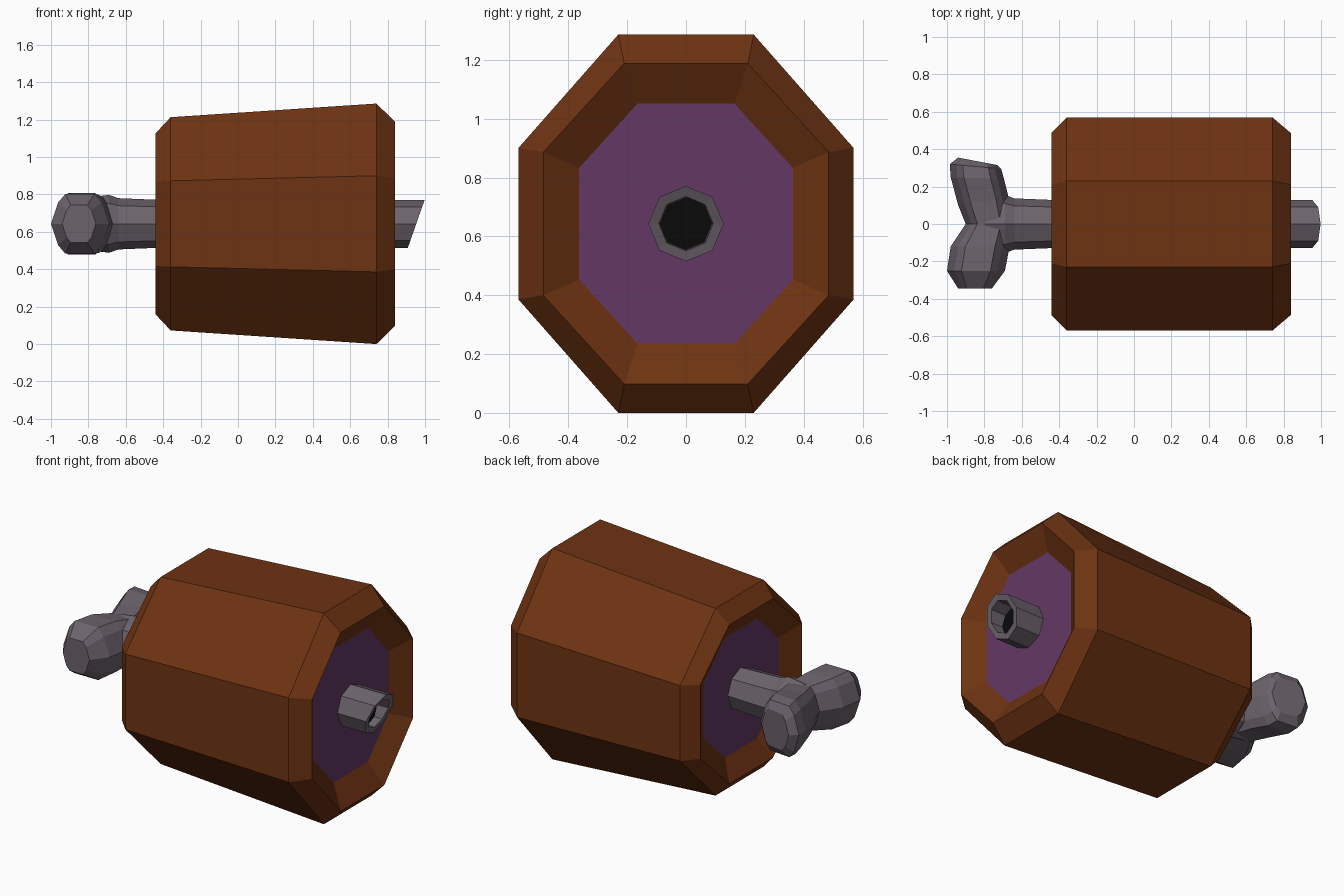
import bpy, math

cube = bpy.data.objects.get("Cube")
if cube:
    bpy.data.objects.remove(cube)

MID = 0.643  # height of the long axis


def material(name, color):
    m = bpy.data.materials.new(name)
    m.use_nodes = True
    m.diffuse_color = (*color, 1)
    m.node_tree.nodes["Principled BSDF"].inputs["Base Color"].default_value = (*color, 1)
    return m


RIND = material("brown rind", (0.155, 0.033, 0.006))
FLESH = material("purple flesh", (0.127, 0.04, 0.127))
BONE = material("grey bone", (0.15, 0.125, 0.15))
HOLLOW = material("black hollow", (0.003, 0.003, 0.003))


def loft(name, rings, mats, caps=(0, 0)):
    """Join equal rings of points with quads; caps give the end material slots."""
    n = len(rings[0])
    verts = [p for ring in rings for p in ring]
    faces = [(i * n + k, i * n + (k + 1) % n, (i + 1) * n + (k + 1) % n, (i + 1) * n + k)
             for i in range(len(rings) - 1) for k in range(n)]
    last = len(verts) - n
    faces += [tuple(reversed(range(n))), tuple(range(last, last + n))]
    mesh = bpy.data.meshes.new(name)
    mesh.from_pydata(verts, [], faces)
    for m in mats:
        mesh.materials.append(m)
    mesh.polygons[len(faces) - 2].material_index = caps[0]
    mesh.polygons[len(faces) - 1].material_index = caps[1]
    obj = bpy.data.objects.new(name, mesh)
    bpy.context.collection.objects.link(obj)
    return obj


def chamfered(x, w, h, a, b):
    """Eight-sided section: half width, half height, half top edge, half side edge."""
    pts = [(w, -b), (w, b), (a, h), (-a, h), (-w, b), (-w, -b), (-a, -h), (a, -h)]
    return [(x, y, MID + z) for y, z in pts]


def circle(x, r, slant=0.0):
    """Eight-sided ring; slant shifts the upper points along x."""
    ring = []
    for k in range(8):
        t = k * math.pi / 4
        ring.append((x + slant * r * math.sin(t), r * math.cos(t), MID + r * math.sin(t)))
    return ring


# Meat: rind with a rolled rim and sunken flesh at both ends
loft("meat", [
    chamfered(-0.37, 0.36, 0.365, 0.155, 0.17),
    chamfered(-0.44, 0.49, 0.485, 0.21, 0.225),
    chamfered(-0.36, 0.57, 0.57, 0.23, 0.23),
    chamfered(0.74, 0.57, 0.643, 0.23, 0.257),
    chamfered(0.84, 0.485, 0.545, 0.21, 0.243),
    chamfered(0.76, 0.363, 0.408, 0.165, 0.19),
], [RIND, FLESH], caps=(1, 1))

# Broken bone stub with a slanted, hollow end
loft("bone_stub", [
    circle(0.70, 0.128),
    circle(0.953, 0.128, 0.35),
    circle(0.95, 0.092, 0.35),
    circle(0.875, 0.088),
], [BONE, HOLLOW], caps=(0, 1))

# Bone shaft flaring towards the joint
loft("bone_shaft", [
    circle(-0.80, 0.14), circle(-0.69, 0.155), circle(-0.64, 0.137), circle(-0.35, 0.125),
], [BONE])

# Forked joint: outer point, inner point and half height of each section
SECTION = [(1, 0), (0.75, 0.72), (0.5, 1), (-0.5, 1), (-0.75, 0.72),
           (-1, 0), (-0.75, -0.72), (-0.5, -1), (0.5, -1), (0.75, -0.72)]
JOINT = [
    ((-0.94, -0.345), (-0.76, -0.345), 0.10),
    ((-1.0, -0.25), (-0.69, -0.25), 0.16),
    ((-0.98, -0.12), (-0.665, -0.12), 0.155),
    ((-0.90, 0.0), (-0.65, 0.0), 0.135),
    ((-0.94, 0.10), (-0.67, 0.14), 0.145),
    ((-0.98, 0.25), (-0.695, 0.24), 0.165),
    ((-0.985, 0.32), (-0.71, 0.295), 0.155),
    ((-0.94, 0.355), (-0.73, 0.315), 0.11),
]


def joint_ring(p, q, h):
    ring = []
    for u, v in SECTION:
        s = (u + 1) / 2
        ring.append((p[0] + (q[0] - p[0]) * s, p[1] + (q[1] - p[1]) * s, MID + h * v))
    return ring[::-1]


loft("bone_joint", [joint_ring(*row) for row in JOINT], [BONE])
